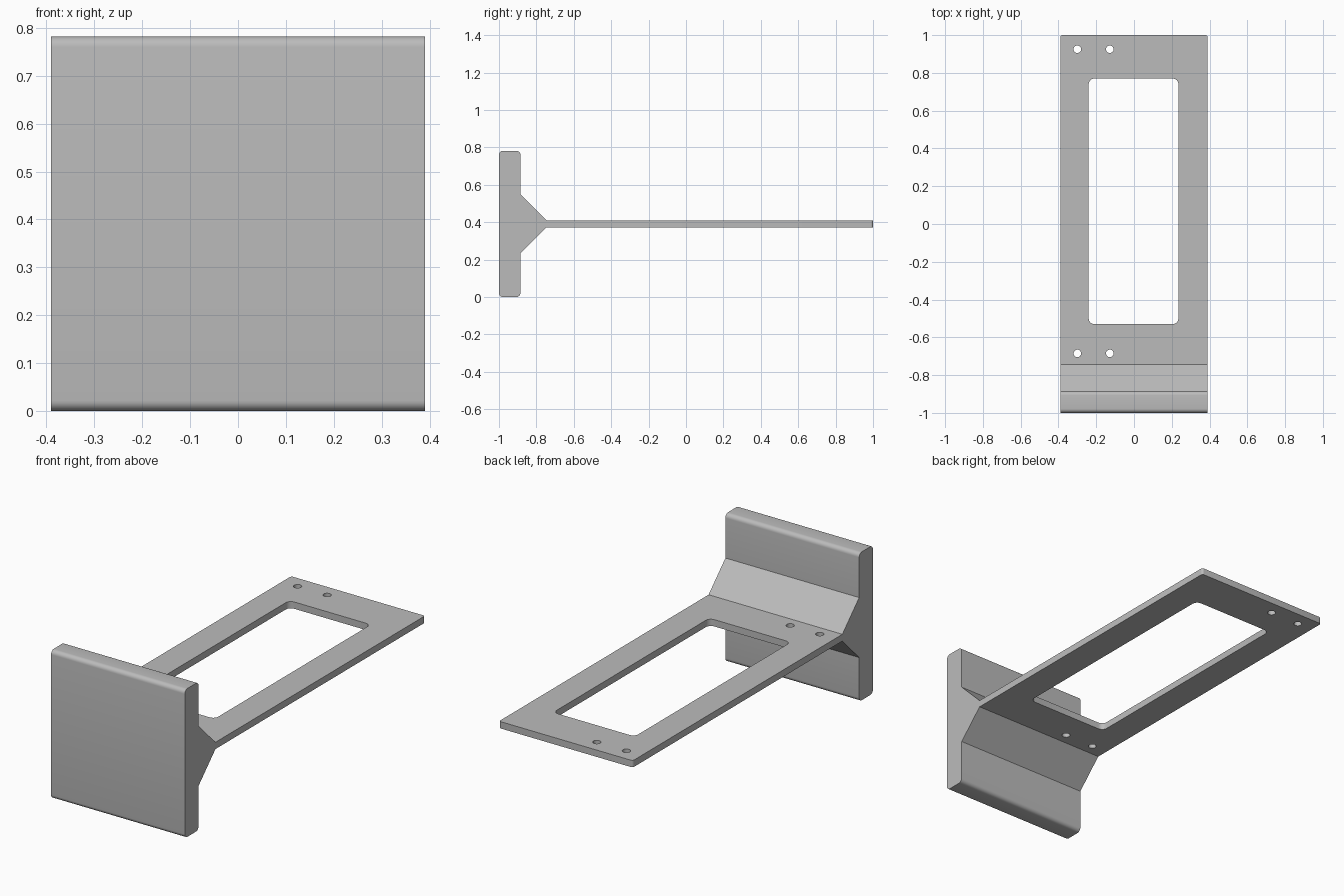
import bpy, bmesh, math

if "Cube" in bpy.data.objects:
    bpy.data.objects.remove(bpy.data.objects["Cube"])

grey = bpy.data.materials.new("light_grey")
grey.use_nodes = True
COLOUR = (0.5, 0.5, 0.5, 1)
grey.diffuse_color = COLOUR
grey.node_tree.nodes["Principled BSDF"].inputs["Base Color"].default_value = COLOUR

HALF_W, HEIGHT, MID = 0.39, 0.782, 0.391
PLATE = 0.018                     # half thickness of the plate


def arc(cx, cy, r, start, steps=6):
    """Quarter circle, counter-clockwise from the start angle in degrees."""
    return [(cx + r * math.cos(math.radians(start + 90 * i / steps)),
             cy + r * math.sin(math.radians(start + 90 * i / steps)))
            for i in range(steps + 1)]


def rounded_rect(x0, x1, y0, y1, r):
    return (arc(x1 - r, y1 - r, r, 0) + arc(x0 + r, y1 - r, r, 90)
            + arc(x0 + r, y0 + r, r, 180) + arc(x1 - r, y0 + r, r, 270))


def prism(name, points, depth):
    """Extrude a closed loop of 3D points along the depth vector."""
    bm = bmesh.new()
    face = bm.faces.new([bm.verts.new(p) for p in points])
    new = bmesh.ops.extrude_face_region(bm, geom=[face])["geom"]
    bmesh.ops.translate(bm, vec=depth,
                        verts=[v for v in new if isinstance(v, bmesh.types.BMVert)])
    bmesh.ops.recalc_face_normals(bm, faces=bm.faces)
    mesh = bpy.data.meshes.new(name)
    bm.to_mesh(mesh)
    bm.free()
    mesh.materials.append(grey)
    ob = bpy.data.objects.new(name, mesh)
    bpy.context.collection.objects.link(ob)
    return ob


# Side profile: rounded upright, tapered gussets and thin plate
R = 0.022
BACK, TIP, RISE = -0.885, -0.745, 0.158
profile = (arc(-1 + R, HEIGHT - R, R, 90) + arc(-1 + R, R, R, 180)
           + arc(BACK - R, R, R, 270)
           + [(BACK, MID - RISE), (TIP, MID - PLATE), (1, MID - PLATE),
              (1, MID + PLATE), (TIP, MID + PLATE), (BACK, MID + RISE)]
           + arc(BACK - R, HEIGHT - R, R, 0))
bracket = prism("bracket", [(-HALF_W, y, z) for y, z in profile], (2 * HALF_W, 0, 0))

# Small rounding on the two far corners of the plate
bm = bmesh.new()
bm.from_mesh(bracket.data)
corners = [e for e in bm.edges
           if all(v.co.y > 0.99 for v in e.verts)
           and abs(e.verts[0].co.x - e.verts[1].co.x) < 0.01]
bmesh.ops.bevel(bm, geom=corners, offset=0.012, segments=4, profile=0.5,
                affect='EDGES')
bm.to_mesh(bracket.data)
bm.free()

# Window and the four screw holes
outlines = [("window_cutter", rounded_rect(-0.24, 0.235, -0.53, 0.77, 0.03))]
for x in (-0.30, -0.128):
    for y in (-0.685, 0.925):
        outlines.append(("hole_cutter",
                         [(x + 0.02 * math.cos(a * math.pi / 12),
                           y + 0.02 * math.sin(a * math.pi / 12)) for a in range(24)]))

bpy.ops.object.select_all(action='DESELECT')
bpy.context.view_layer.objects.active = bracket
bracket.select_set(True)
for name, outline in outlines:
    cutter = prism(name, [(x, y, MID - 0.1) for x, y in outline], (0, 0, 0.2))
    cutter.hide_render = True
    mod = bracket.modifiers.new(name, 'BOOLEAN')
    mod.operation, mod.solver, mod.object = 'DIFFERENCE', 'EXACT', cutter
    bpy.ops.object.modifier_apply(modifier=mod.name)
    bpy.data.objects.remove(cutter)

bpy.ops.object.shade_smooth_by_angle(angle=math.radians(30))
